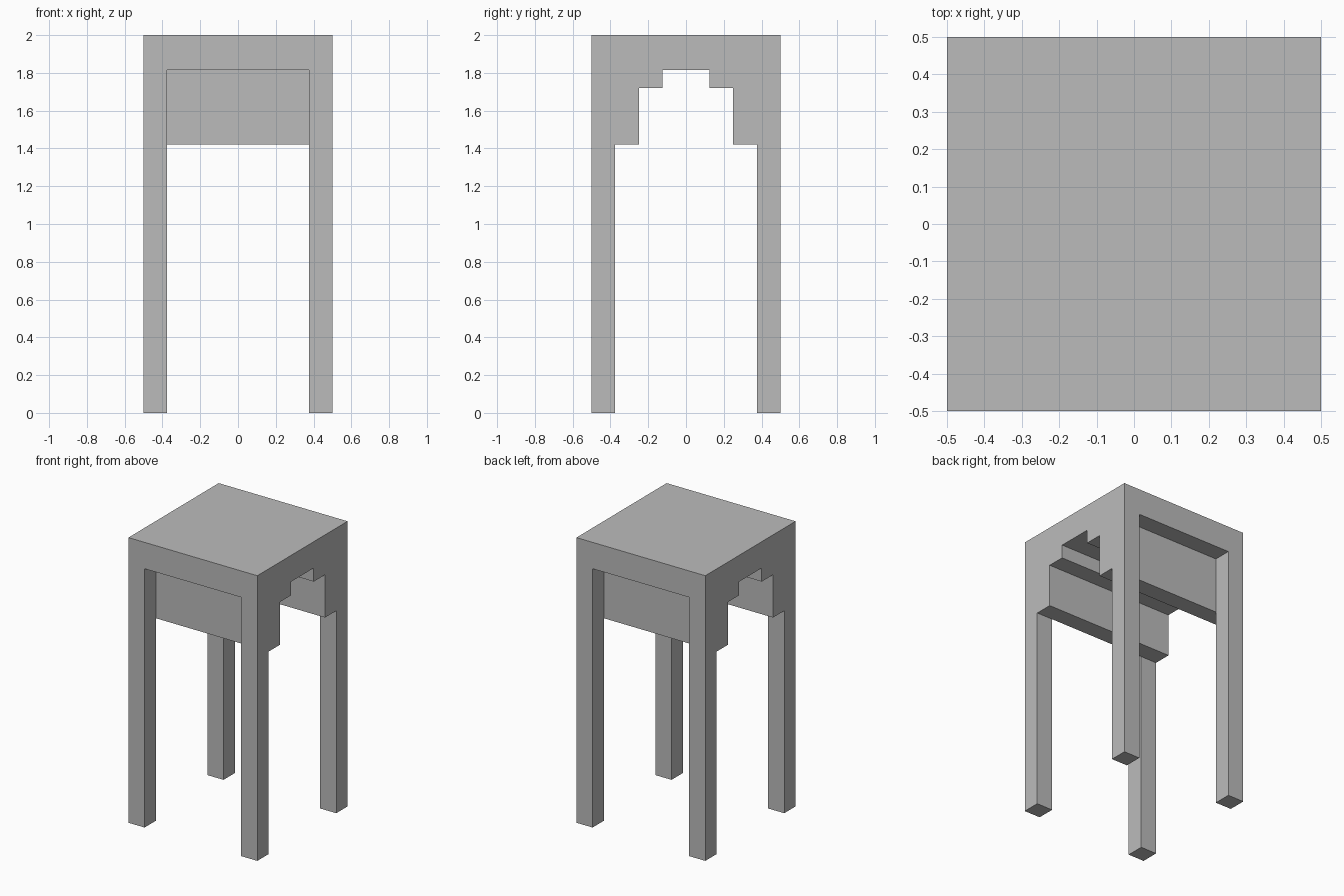
import bpy
import bmesh
from mathutils import Matrix

if "Cube" in bpy.data.objects:
    bpy.data.objects.remove(bpy.data.objects["Cube"], do_unlink=True)

HALF = 0.5        # half the width of the top
INNER = 0.375     # inner face of the legs
HEIGHT = 2.0
APRON_TOP = 1.815
APRON_BOTTOM = 1.42

grey = bpy.data.materials.new("plain grey")
grey.use_nodes = True
colour = (0.5, 0.5, 0.5, 1)
grey.diffuse_color = colour
grey.node_tree.nodes["Principled BSDF"].inputs["Base Color"].default_value = colour


def new_object(name, bm):
    bmesh.ops.recalc_face_normals(bm, faces=bm.faces)
    mesh = bpy.data.meshes.new(name)
    bm.to_mesh(mesh)
    bm.free()
    mesh.materials.append(grey)
    obj = bpy.data.objects.new(name, mesh)
    bpy.context.collection.objects.link(obj)
    return obj


# Table body: stepped arch profile, extruded from side to side
half_arch = [(HALF, HEIGHT), (HALF, 0), (INNER, 0), (INNER, APRON_BOTTOM),
             (0.25, APRON_BOTTOM), (0.25, 1.72), (0.125, 1.72), (0.125, APRON_TOP)]
profile = half_arch + [(-y, z) for y, z in reversed(half_arch)]
bm = bmesh.new()
face = bm.faces.new([bm.verts.new((-HALF, y, z)) for y, z in profile])
side = bmesh.ops.extrude_face_region(bm, geom=[face])["geom"]
bmesh.ops.translate(bm, vec=(2 * HALF, 0, 0),
                    verts=[v for v in side if isinstance(v, bmesh.types.BMVert)])
body = new_object("table_frame", bm)

# Openings between the legs at front and back, leaving the aprons set back
for name, sign in (("front_opening", -1), ("back_opening", 1)):
    bm = bmesh.new()
    depth, bottom = 0.25, -0.1
    size = (2 * INNER, depth, APRON_TOP - bottom)
    centre = (0, sign * (INNER + depth / 2), (APRON_TOP + bottom) / 2)
    bmesh.ops.create_cube(bm, size=1, matrix=Matrix.Translation(centre)
                          @ Matrix.Diagonal((*size, 1)))
    cutter = new_object(name, bm)
    cutter.hide_render = True
    cut = body.modifiers.new(name, "BOOLEAN")
    cut.operation = "DIFFERENCE"
    cut.solver = "EXACT"
    cut.object = cutter
    bpy.context.view_layer.objects.active = body
    bpy.ops.object.modifier_apply(modifier=cut.name)
    bpy.data.objects.remove(cutter, do_unlink=True)
